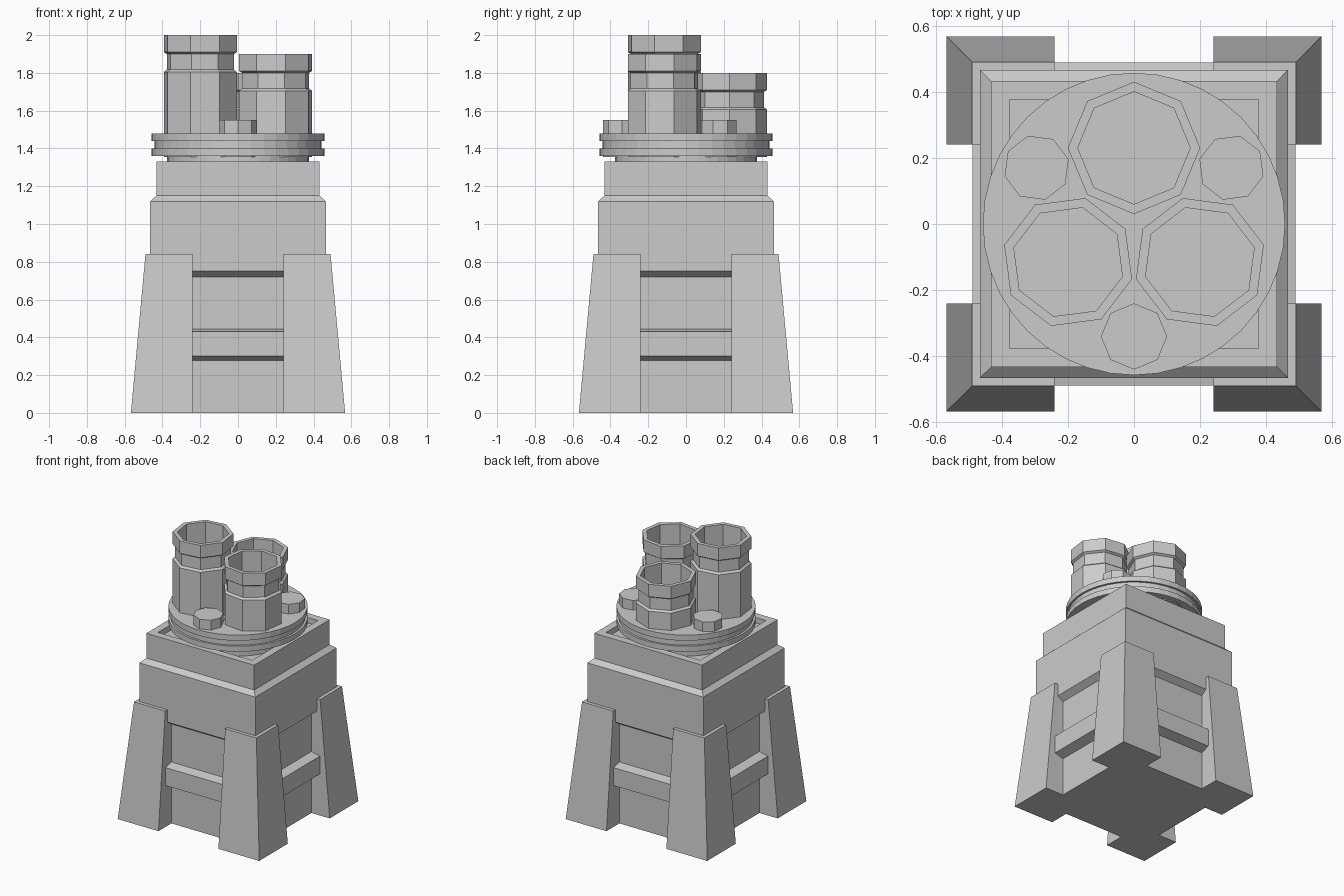
import bpy, bmesh
from math import sin, cos, pi, sqrt

if "Cube" in bpy.data.objects:
    bpy.data.objects.remove(bpy.data.objects["Cube"])


def make_object(name, bm):
    bmesh.ops.recalc_face_normals(bm, faces=bm.faces)
    mesh = bpy.data.meshes.new(name)
    bm.to_mesh(mesh)
    bm.free()
    obj = bpy.data.objects.new(name, mesh)
    bpy.context.collection.objects.link(obj)
    return obj


def loft(name, profile, sides, angle=0.0, center=(0, 0)):
    """Stack polygon rings of (radius, z) and cap both ends."""
    bm = bmesh.new()
    rings = []
    for r, z in profile:
        rings.append([bm.verts.new((center[0] + r * cos(angle + 2 * pi * i / sides),
                                    center[1] + r * sin(angle + 2 * pi * i / sides), z))
                      for i in range(sides)])
    for a, b in zip(rings, rings[1:]):
        for i in range(sides):
            j = (i + 1) % sides
            bm.faces.new((a[i], a[j], b[j], b[i]))
    bm.faces.new(rings[0])
    bm.faces.new(rings[-1])
    return make_object(name, bm)


def square_loft(name, profile):
    return loft(name, [(h * sqrt(2), z) for h, z in profile], 4, pi / 4)


# Square tower: recessed lower walls, overhanging block, stepped rim with sunken roof
square_loft("tower_body", [(.42, 0), (.42, .72), (.465, .75), (.465, 1.12),
                           (.432, 1.15), (.432, 1.33), (.377, 1.33), (.377, 1.29)])

# Chamfered cross bars between the legs
square_loft("cross_bars", [(.41, .275), (.488, .30), (.488, .43), (.41, .447)])

# Tapered corner buttresses
for sx, side in ((-1, "left"), (1, "right")):
    for sy, end in ((-1, "front"), (1, "back")):
        bm = bmesh.new()
        rings = []
        for outer, z in ((.567, 0), (.49, .84)):
            rings.append([bm.verts.new((sx * x, sy * y, z)) for x, y in
                          ((.24, .24), (outer, .24), (outer, outer), (.24, outer))])
        for i in range(4):
            j = (i + 1) % 4
            bm.faces.new((rings[0][i], rings[0][j], rings[1][j], rings[1][i]))
        for ring in rings:
            bm.faces.new(ring)
        make_object(f"{end}_{side}_buttress", bm)

# Round grooved platform on a narrower neck
loft("round_platform", [(.375, 1.28), (.375, 1.36), (.457, 1.36), (.457, 1.40),
                        (.442, 1.40), (.442, 1.44), (.457, 1.44), (.457, 1.48)], 40)

# Three hollow octagonal chimneys and the small caps between them
for k, top in enumerate((1.80, 2.00, 1.90)):
    a = pi / 2 + k * 2 * pi / 3
    loft(f"chimney_{k + 1}",
         [(.2, 1.354), (.2, top - .195), (.184, top - .183), (.184, top - .10),
          (.2, top - .09), (.2, top), (.17, top), (.17, 1.485)],
         8, a, (.23 * cos(a), .23 * sin(a)))
    b = a + pi / 3
    loft(f"small_cap_{k + 1}", [(.1, 1.354), (.1, 1.55)],
         8, b, (.34 * cos(b), .34 * sin(b)))
